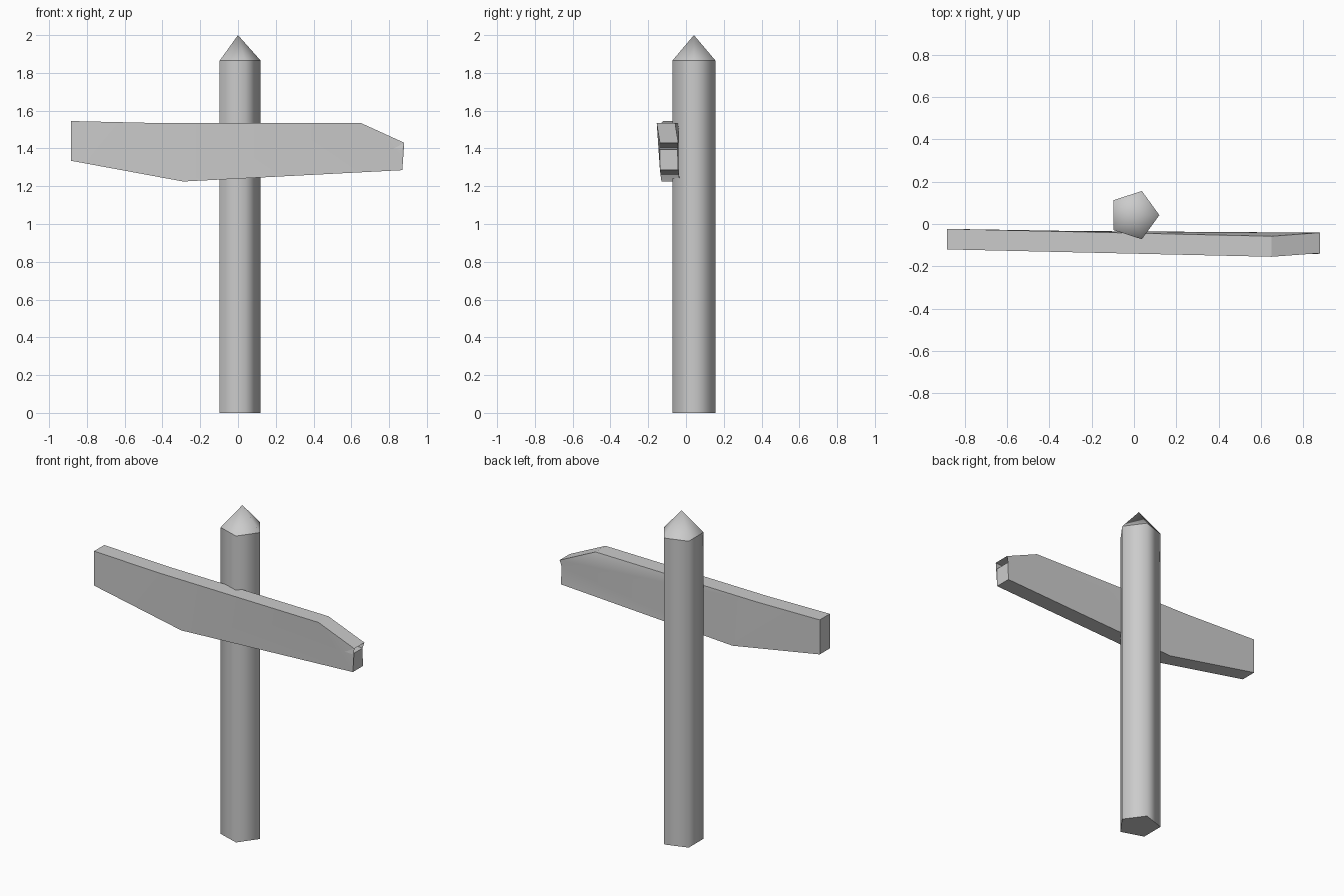
import bpy, bmesh
from math import cos, sin, tau

cube = bpy.data.objects.get("Cube")
if cube:
    bpy.data.objects.remove(cube, do_unlink=True)

GREY = (0.6, 0.6, 0.6, 1)
mat = bpy.data.materials.new("plain_grey")
mat.use_nodes = True
mat.diffuse_color = GREY
bsdf = next(n for n in mat.node_tree.nodes if n.type == 'BSDF_PRINCIPLED')
bsdf.inputs["Base Color"].default_value = GREY


def finish(name, bm):
    bmesh.ops.recalc_face_normals(bm, faces=bm.faces)
    mesh = bpy.data.meshes.new(name)
    bm.to_mesh(mesh)
    bm.free()
    mesh.materials.append(mat)
    obj = bpy.data.objects.new(name, mesh)
    bpy.context.collection.objects.link(obj)
    return obj


# Five-sided post with a pointed cap, softly shaded around its sides
SIDES, RADIUS, CENTRE_Y, SHOULDER = 5, 0.12, 0.042, 1.865
bm = bmesh.new()
rings = [[bm.verts.new((RADIUS * cos(tau * i / SIDES),
                        CENTRE_Y + RADIUS * sin(tau * i / SIDES), z))
          for i in range(SIDES)] for z in (0, SHOULDER)]
low, high = rings
apex = bm.verts.new((0, CENTRE_Y, 2))
base = bm.faces.new(low[::-1])
for i in range(SIDES):
    j = (i + 1) % SIDES
    bm.faces.new((low[i], low[j], high[j], high[i])).smooth = True
    bm.faces.new((high[i], high[j], apex)).smooth = True
for edge in bm.edges:
    a, b = edge.verts
    if a.co.z == b.co.z:
        edge.smooth = False
finish("post", bm)

# Weathered arrow board with a split tip: front outline (x, front y, z)
outline = [
    (-0.885, -0.12, 1.545), (-0.45, -0.13, 1.535), (0.65, -0.155, 1.535),
    (0.88, -0.138, 1.43), (0.59, -0.143, 1.405), (0.87, -0.142, 1.395),
    (0.87, -0.138, 1.285), (-0.29, -0.13, 1.225), (-0.885, -0.12, 1.335),
]
THICKNESS = 0.097
bm = bmesh.new()
front = [bm.verts.new(p) for p in outline]
back = [bm.verts.new((x, y + THICKNESS, z)) for x, y, z in outline]
caps = [bm.faces.new(front), bm.faces.new(back[::-1])]
for i in range(len(front)):
    j = (i + 1) % len(front)
    bm.faces.new((front[j], front[i], back[i], back[j]))
bmesh.ops.triangulate(bm, faces=caps)
board = finish("arrow_board", bm)
bpy.context.view_layer.objects.active = board
board.select_set(True)
bpy.ops.object.shade_smooth_by_angle(angle=0.35)
board.select_set(False)
